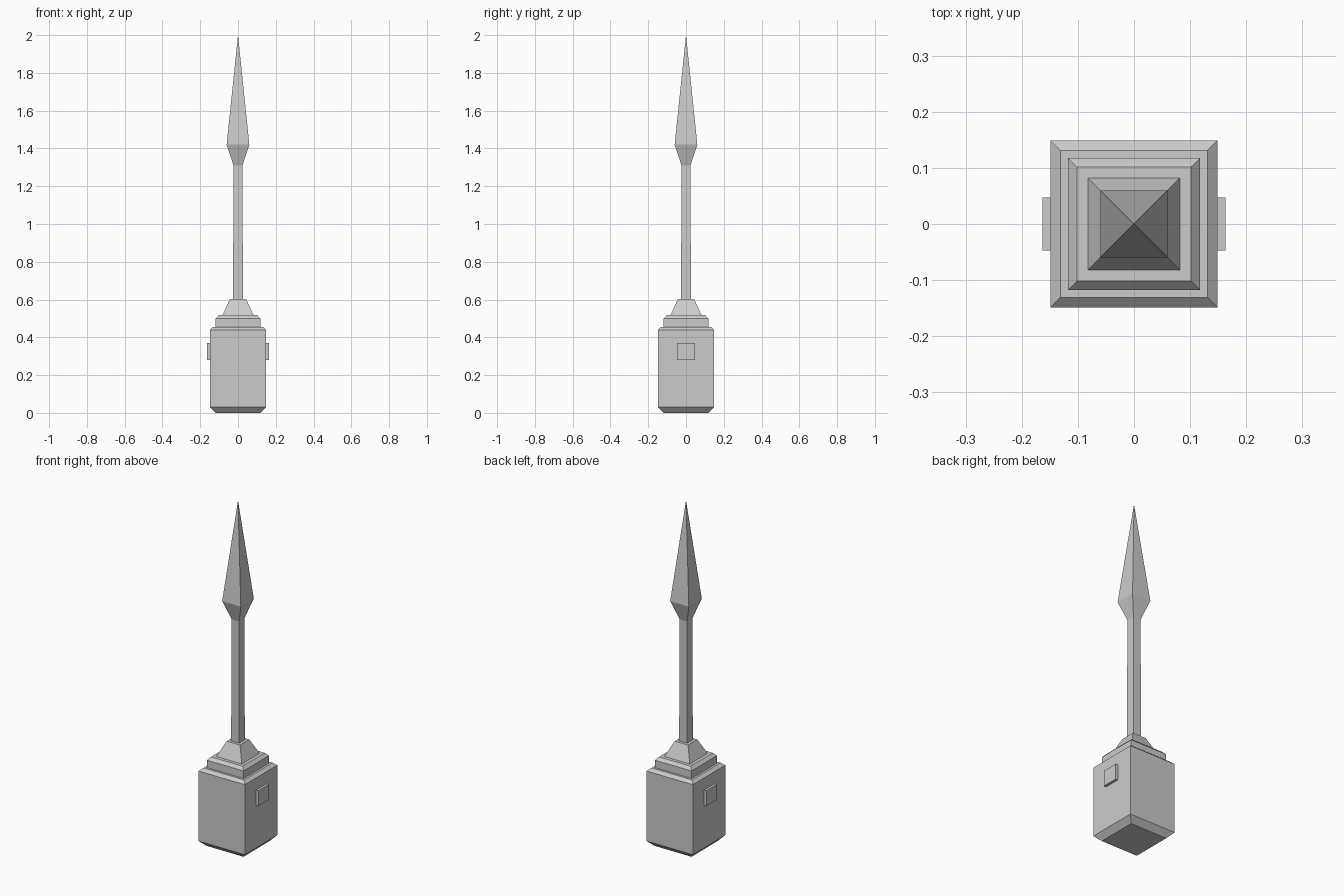
import bpy
import bmesh

cube = bpy.data.objects.get("Cube")
if cube:
    bpy.data.objects.remove(cube, do_unlink=True)

STONE = (0.6, 0.6, 0.6, 1.0)
stone = bpy.data.materials.new("grey stone")
stone.use_nodes = True
stone.diffuse_color = STONE
stone.node_tree.nodes["Principled BSDF"].inputs["Base Color"].default_value = STONE


def finish(name, bm):
    bmesh.ops.recalc_face_normals(bm, faces=bm.faces)
    mesh = bpy.data.meshes.new(name)
    bm.to_mesh(mesh)
    bm.free()
    mesh.materials.append(stone)
    obj = bpy.data.objects.new(name, mesh)
    bpy.context.collection.objects.link(obj)
    return obj


def square_tower(name, profile):
    """Stack square rings from (half width, height) pairs; zero width makes a point."""
    bm = bmesh.new()
    rings = []
    for half, z in profile:
        if half == 0:
            rings.append([bm.verts.new((0, 0, z))])
        else:
            rings.append([bm.verts.new((sx * half, sy * half, z))
                          for sx, sy in ((-1, -1), (1, -1), (1, 1), (-1, 1))])
    for low, high in zip(rings, rings[1:]):
        for i in range(4):
            j = (i + 1) % 4
            if len(high) == 1:
                bm.faces.new((low[i], low[j], high[0]))
            else:
                bm.faces.new((low[i], low[j], high[j], high[i]))
    for ring in (rings[0], rings[-1]):
        if len(ring) == 4:
            bm.faces.new(ring)
    return finish(name, bm)


def box(name, centre, size):
    bm = bmesh.new()
    bmesh.ops.create_cube(bm, size=1)
    bmesh.ops.scale(bm, vec=size, verts=bm.verts)
    bmesh.ops.translate(bm, vec=centre, verts=bm.verts)
    return finish(name, bm)


# Chamfered block and stepped plinth
square_tower("base_block", [(0.118, 0), (0.149, 0.032), (0.149, 0.44), (0.131, 0.456)])
square_tower("upper_step", [(0.118, 0.456), (0.118, 0.50), (0.102, 0.517)])
square_tower("shaft_collar", [(0.082, 0.517), (0.043, 0.602)])

# Slim shaft and pointed head
square_tower("shaft", [(0.026, 0.60), (0.024, 1.31)])
square_tower("spear_head", [(0.024, 1.31), (0.06, 1.42), (0, 2.0)])

# Raised plates on both sides
for side, sign in (("left", 1), ("right", -1)):
    box(side + "_plate", (sign * 0.155, 0, 0.325), (0.017, 0.094, 0.09))
